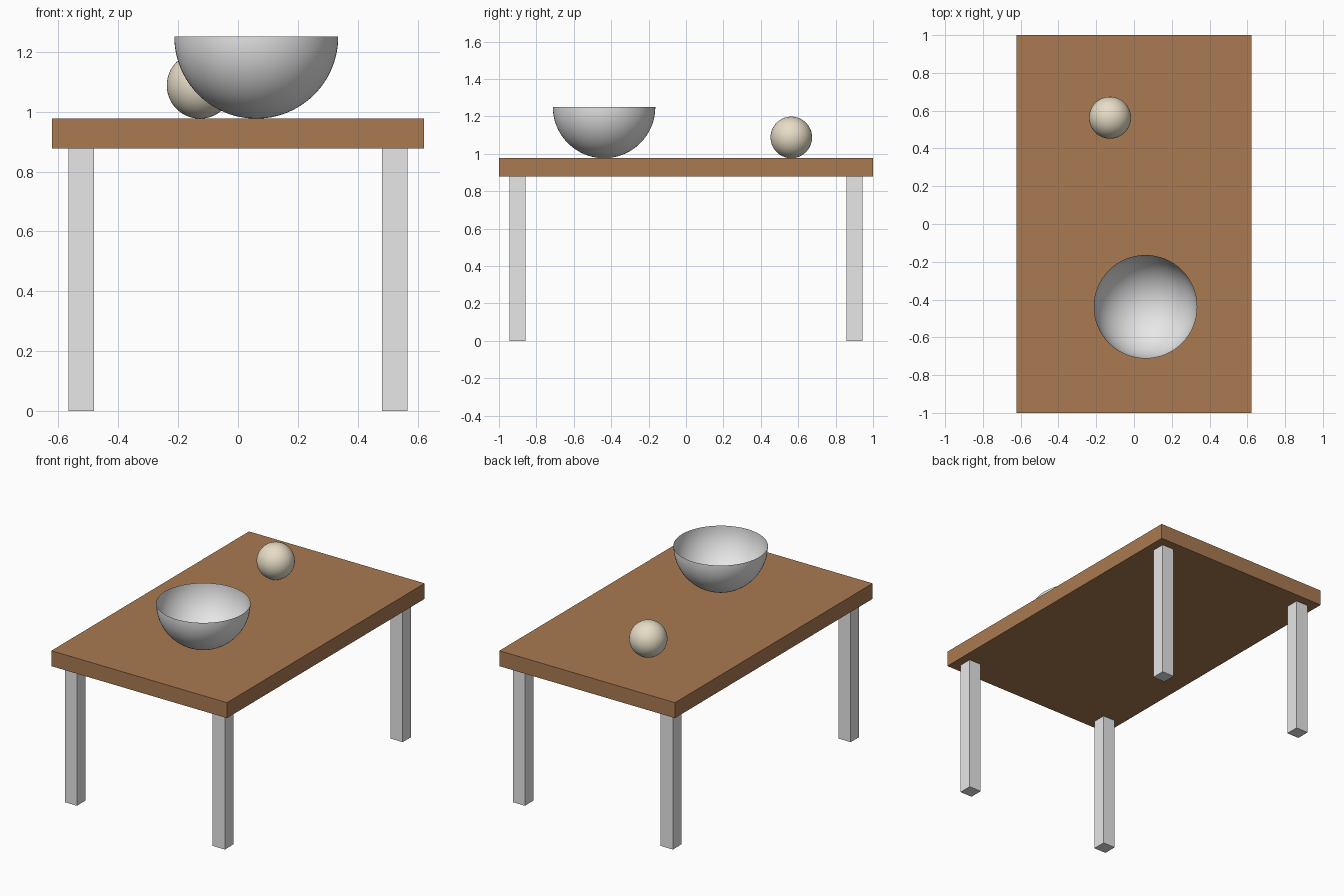
import bpy, bmesh, math
from mathutils import Matrix

if "Cube" in bpy.data.objects:
    bpy.data.objects.remove(bpy.data.objects["Cube"])


def material(name, rgb):
    m = bpy.data.materials.new(name)
    m.diffuse_color = (*rgb, 1)
    m.use_nodes = True
    m.node_tree.nodes["Principled BSDF"].inputs["Base Color"].default_value = m.diffuse_color
    return m


wood = material("brown wood", (0.40, 0.195, 0.083))
grey = material("light grey", (0.8, 0.8, 0.8))
cream = material("cream", (0.83, 0.75, 0.59))


def finish(name, bm, mat, loc, smooth=False):
    me = bpy.data.meshes.new(name)
    for f in bm.faces:
        f.smooth = smooth
    bm.to_mesh(me)
    bm.free()
    me.materials.append(mat)
    ob = bpy.data.objects.new(name, me)
    ob.location = loc
    bpy.context.collection.objects.link(ob)
    return ob


def box(name, size, loc, mat):
    bm = bmesh.new()
    bmesh.ops.create_cube(bm, size=1, matrix=Matrix.Diagonal((*size, 1)))
    return finish(name, bm, mat, loc)


TOP, UNDER = 0.977, 0.878

# Table top
box("table_top", (1.244, 2.0, TOP - UNDER), (0, 0, (TOP + UNDER) / 2), wood)

# Four square legs
for sx, side in ((-1, "left"), (1, "right")):
    for sy, end in ((-1, "front"), (1, "back")):
        box(f"{end}_{side}_leg", (0.086, 0.086, UNDER),
            (sx * 0.524, sy * 0.90, UNDER / 2), grey)

# Ball resting on the table
r = 0.111
bm = bmesh.new()
bmesh.ops.create_uvsphere(bm, u_segments=64, v_segments=32, radius=r)
finish("ball", bm, cream, (-0.127, 0.563, TOP + r), True)

# Open bowl: the lower half of a sphere, a thin shell
r = 0.274
bm = bmesh.new()
bmesh.ops.create_uvsphere(bm, u_segments=64, v_segments=48, radius=r)
bmesh.ops.delete(bm, geom=[v for v in bm.verts if v.co.z > 1e-4], context='VERTS')
finish("bowl", bm, grey, (0.061, -0.438, TOP + r), True)
